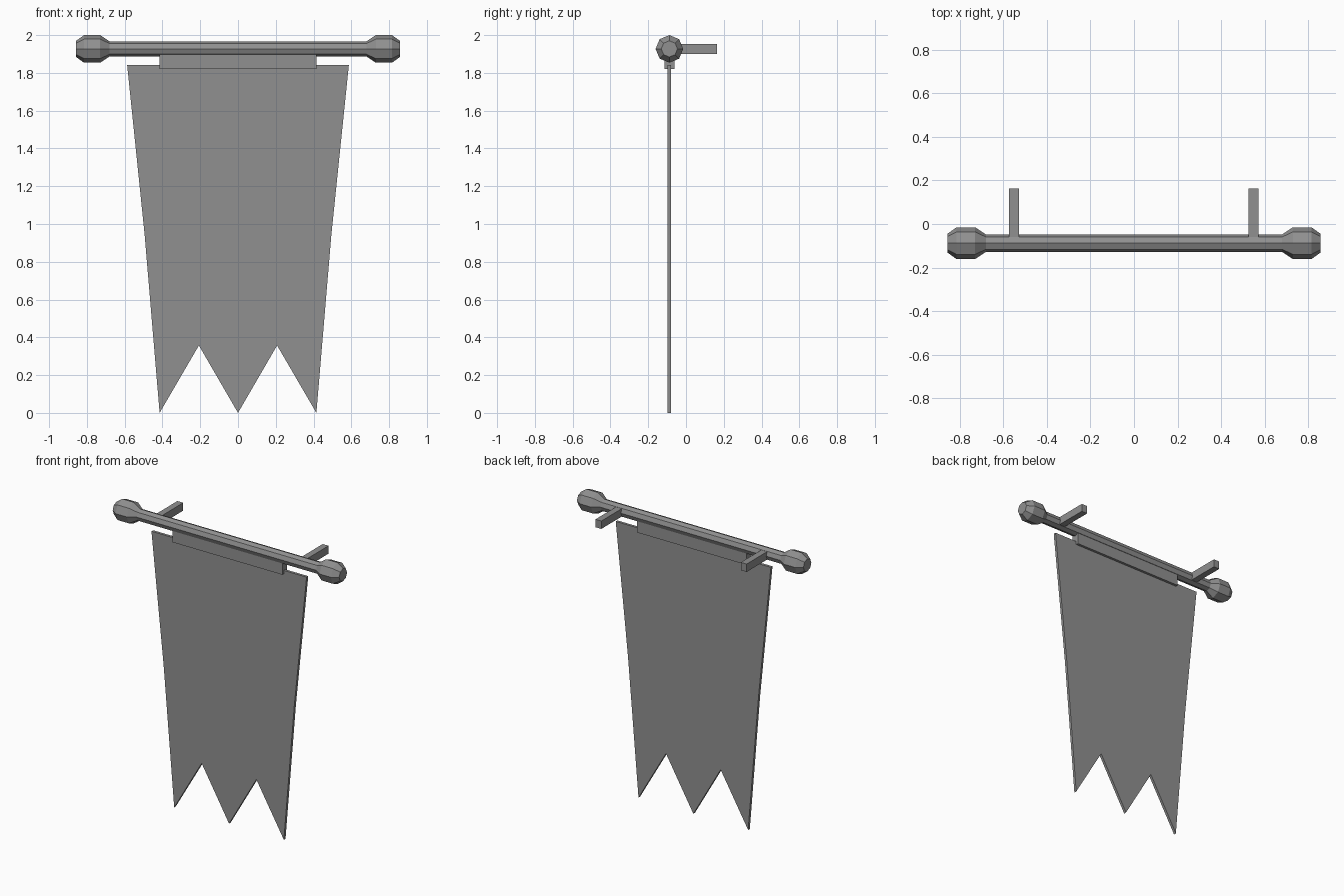
import bpy, bmesh, math

if "Cube" in bpy.data.objects:
    bpy.data.objects.remove(bpy.data.objects["Cube"])

Y, Z = -0.088, 1.927      # rod axis

# Dark grey used on every part
dark = bpy.data.materials.new("dark_grey")
dark.diffuse_color = (0.28, 0.28, 0.28, 1)
dark.use_nodes = True
dark.node_tree.nodes["Principled BSDF"].inputs["Base Color"].default_value = dark.diffuse_color


def make_object(name, bm):
    bmesh.ops.recalc_face_normals(bm, faces=bm.faces)
    mesh = bpy.data.meshes.new(name)
    bm.to_mesh(mesh)
    bm.free()
    mesh.materials.append(dark)
    ob = bpy.data.objects.new(name, mesh)
    bpy.context.collection.objects.link(ob)
    return ob


def box(name, x0, x1, y0, y1, z0, z1):
    bm = bmesh.new()
    bmesh.ops.create_cube(bm, size=1)
    for v in bm.verts:
        v.co = ((x0 + x1) / 2 + v.co.x * (x1 - x0),
                (y0 + y1) / 2 + v.co.y * (y1 - y0),
                (z0 + z1) / 2 + v.co.z * (z1 - z0))
    return make_object(name, bm)


def lathe_x(name, profile, sides=8):
    """Closed solid of revolution along x from (x, radius) points."""
    bm = bmesh.new()
    rings = [[bm.verts.new((x, Y + r * math.sin(2 * math.pi * i / sides),
                            Z + r * math.cos(2 * math.pi * i / sides)))
              for i in range(sides)] for x, r in profile]
    for a, b in zip(rings, rings[1:]):
        for i in range(sides):
            j = (i + 1) % sides
            bm.faces.new((a[i], a[j], b[j], b[i]))
    bm.faces.new(rings[0])
    bm.faces.new(rings[-1])
    return make_object(name, bm)


# Octagonal rod with a faceted knob at each end
knob = [(0.857, 0.043), (0.815, 0.073), (0.73, 0.073), (0.68, 0.04)]
lathe_x("rod_with_knobs", [(-x, r) for x, r in knob] + knob[::-1])

# Wall brackets behind the rod
for side, x in (("left", -0.551), ("right", 0.549)):
    box("bracket_" + side, x - 0.022, x + 0.022, Y, 0.163, 1.9, 1.954)

# Sleeve joining cloth to rod
box("cloth_sleeve", -0.415, 0.415, Y - 0.026, Y + 0.026, 1.82, 1.915)

# Cloth panel: half outline mirrored, three-pointed lower edge
half = [(0.587, 1.843), (0.494, 0.94), (0.415, 0.0), (0.207, 0.357)]
outline = half + [(0, 0)] + [(-x, z) for x, z in half[::-1]]
bm = bmesh.new()
face = bm.faces.new([bm.verts.new((x, Y - 0.009, z)) for x, z in outline])
ext = bmesh.ops.extrude_face_region(bm, geom=[face], use_keep_orig=True)
for v in ext["geom"]:
    if isinstance(v, bmesh.types.BMVert):
        v.co.y += 0.018
make_object("banner_cloth", bm)
